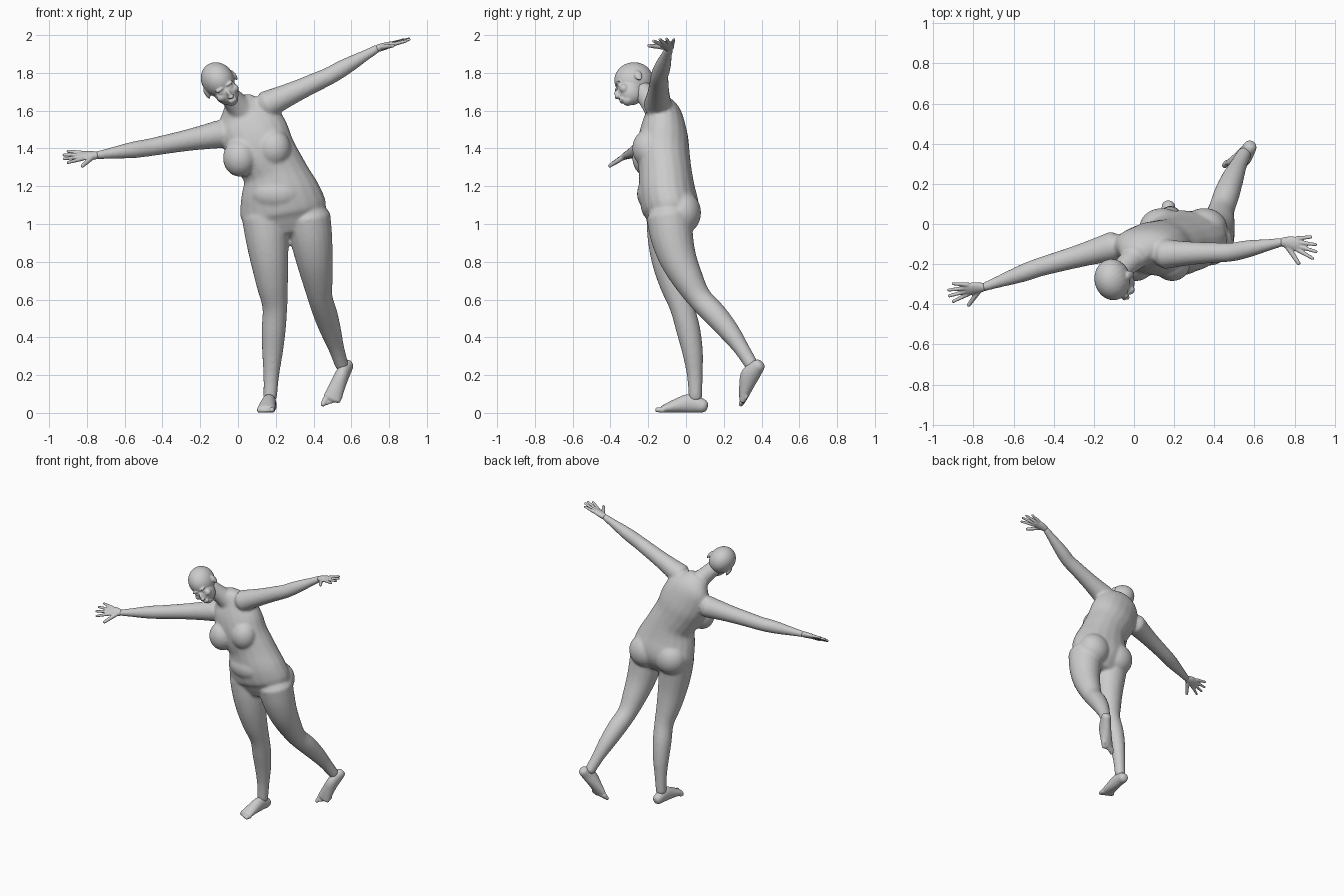
import bpy, bmesh, math
from mathutils import Vector, Matrix

if "Cube" in bpy.data.objects:
    bpy.data.objects.remove(bpy.data.objects["Cube"])

skin = bpy.data.materials.new("plain_grey")
skin.use_nodes = True
grey = (.6, .6, .6, 1)
skin.diffuse_color = grey
skin.node_tree.nodes["Principled BSDF"].inputs["Base Color"].default_value = grey
X, Y, Z = Matrix.Identity(3)


def spline(rows, steps=4):
    """Catmull-Rom interpolation of section rows (x, y, z, half width, half depth)."""
    out = []
    last = len(rows) - 1
    for i in range(last):
        neighbours = (rows[min(max(i + k, 0), last)] for k in (-1, 0, 1, 2))
        columns = list(zip(*neighbours))
        for s in range(steps):
            t = s / steps
            out.append([b + t / 2 * (c - a + t * (2 * a - 5 * b + 4 * c - d + t * (3 * (b - c) + d - a)))
                        for a, b, c, d in columns])
    return out + [list(rows[-1])]


def tube(bm, rows, side, sides=20):
    """Loft elliptical sections along a path, with rounded ends."""
    rows = spline(rows)
    points = [Vector(row[:3]) for row in rows]
    last = len(rows) - 1
    rings = []
    for i, (point, row) in enumerate(zip(points, rows)):
        tangent = (points[min(i + 1, last)] - points[max(i - 1, 0)]).normalized()
        across = (side - tangent * side.dot(tangent)).normalized()
        through = tangent.cross(across)
        wide, deep = row[3:]
        bulge = .6 * min(wide, deep)
        sections = [(0, 1)]
        if i == 0:
            sections = [(-bulge, .35), (-bulge * .7, .75)] + sections
        elif i == last:
            sections = sections + [(bulge * .7, .75), (bulge, .35)]
        for offset, scale in sections:
            ring = []
            for j in range(sides):
                angle = math.tau * j / sides
                rim = across * wide * math.cos(angle) + through * deep * math.sin(angle)
                ring.append(bm.verts.new(point + tangent * offset + rim * scale))
            rings.append(ring)
    for lower, upper in zip(rings, rings[1:]):
        for j in range(sides):
            k = (j + 1) % sides
            bm.faces.new((lower[j], lower[k], upper[k], upper[j]))
    bm.faces.new(rings[0][::-1])
    bm.faces.new(rings[-1])


def limb(bm, joints, radii, side, bows):
    """Round limb with evenly spaced radii; each segment bows along y."""
    joints = [Vector(joint) for joint in joints]
    per_segment = (len(radii) - 1) // (len(joints) - 1)
    rows = []
    for i, radius in enumerate(radii):
        segment = min(i // per_segment, len(joints) - 2)
        t = i / per_segment - segment
        point = joints[segment].lerp(joints[segment + 1], t) + Y * bows[segment] * math.sin(math.pi * t)
        rows.append((*point, radius, radius))
    tube(bm, rows, side)


def blob(bm, centre, radii, frame=Matrix()):
    matrix = frame @ Matrix.Translation(centre) @ Matrix.Diagonal((*radii, 1))
    bmesh.ops.create_uvsphere(bm, u_segments=24, v_segments=16, radius=1, matrix=matrix)


def finish(bm, name, voxel, smoothing):
    """Fuse the overlapping volumes into one soft surface."""
    bmesh.ops.recalc_face_normals(bm, faces=bm.faces)
    mesh = bpy.data.meshes.new(name)
    bm.to_mesh(mesh)
    bm.free()
    mesh.materials.append(skin)
    part = bpy.data.objects.new(name, mesh)
    bpy.context.collection.objects.link(part)
    fuse = part.modifiers.new("fuse", 'REMESH')
    fuse.mode = 'VOXEL'
    fuse.voxel_size = voxel
    fuse.use_smooth_shade = True
    soften = part.modifiers.new("soften", 'SMOOTH')
    soften.factor = .5
    soften.iterations = smoothing


# Torso from hips to neck base, then the neck
bm = bmesh.new()
tube(bm, [(.25, -.08, 1, .19, .12), (.24, -.08, 1.07, .23, .15), (.22, -.1, 1.17, .21, .15),
          (.19, -.11, 1.28, .17, .14), (.14, -.12, 1.37, .17, .14), (.09, -.12, 1.47, .18, .13),
          (.04, -.12, 1.57, .16, .1), (.01, -.14, 1.63, .1, .07)], X)
limb(bm, [(.04, -.13, 1.58), (-.07, -.235, 1.71)], [.08, .06, .053], X, [0])

# Breasts, belly and buttocks
for x, z in (.01, 1.35), (.19, 1.4):
    blob(bm, (x, -.2, z), (.09, .085, .1))
blob(bm, (.21, -.16, 1.16), (.15, .1, .1))
for x in .14, .35:
    blob(bm, (x, -.02, 1.06), (.115, .1, .115))

# Standing right leg and trailing left leg share one set of radii
leg_radii = [.12, .113, .1, .084, .066, .064, .055, .042, .036]
limb(bm, [(.14, -.09, 1.04), (.195, -.02, .56), (.17, .05, .08)], leg_radii, X, [-.025, .02])
limb(bm, [(.37, -.09, 1.04), (.435, .07, .61), (.55, .35, .25)], leg_radii, X, [-.035, .02])

# Outstretched arms
arm_radii = [.075, .064, .056, .051, .047, .045, .038, .029, .022]
right_wrist, left_wrist = Vector((-.75, -.315, 1.363)), Vector((.74, -.09, 1.93))
limb(bm, [(-.1, -.11, 1.475), (-.47, -.215, 1.405), right_wrist], arm_radii, Y, [0, 0])
limb(bm, [(.15, -.15, 1.63), (.485, -.14, 1.785), left_wrist], arm_radii, Y, [0, 0])
finish(bm, "body", .009, 8)

# Head, modelled in its own tilted frame: x to its left, -y forward
left = Vector((.82, .1, .55)).normalized()
back = Vector((-.25, .9, .2))
back = (back - left * back.dot(left)).normalized()
frame = Matrix((left, back, left.cross(back))).transposed().to_4x4()
frame.translation = (-.095, -.28, 1.745)
bm = bmesh.new()
skull, jaw, chin = (0, .01, .02), (0, -.03, -.045), (0, -.06, -.1)
nose, nostrils, lips = (0, -.1, -.045), (0, -.11, -.06), (0, -.094, -.083)
blob(bm, skull, (.086, .104, .096), frame)
blob(bm, jaw, (.064, .07, .078), frame)
blob(bm, chin, (.032, .03, .024), frame)
blob(bm, nose, (.012, .02, .026), frame)
blob(bm, nostrils, (.017, .015, .01), frame)
for drop in 0, .011:
    blob(bm, Vector(lips) - Z * drop, (.023, .012, .006), frame)
for s in (-1, 1):
    brow, eyelid, cheek = (s * .03, -.086, 0), (s * .03, -.08, -.02), (s * .04, -.07, -.045)
    blob(bm, brow, (.026, .014, .008), frame)
    blob(bm, eyelid, (.016, .014, .009), frame)
    blob(bm, cheek, (.026, .024, .024), frame)
    ear = (s * .088, .015, -.012)
    blob(bm, ear, (.01, .021, .032), frame)
finish(bm, "head", .005, 4)


def hand(name, wrist, forward, across):
    """Palm, fanned fingers and a thumb; across points to the thumb side."""
    bm = bmesh.new()
    forward, across = Vector(forward).normalized(), Vector(across).normalized()

    def spot(reach, shift):
        return wrist + forward * reach + across * shift

    def digit(base, tip, thick):
        rows = [(*base.lerp(tip, t), thick * (1 - t / 3), thick * (1 - t / 3)) for t in (0, .5, 1)]
        tube(bm, rows, across, 12)

    tube(bm, [(*wrist, .023, .02), (*spot(.04, 0), .033, .019), (*spot(.085, .005), .036, .014)], across)
    for i, reach in enumerate((.15, .175, .177, .16)):
        digit(spot(.075, .018 * i - .025), spot(reach, .036 * i - .04), .012)
    digit(spot(.02, .012), spot(.085, .1), .015)
    finish(bm, name, .0045, 2)


hand("right_hand", right_wrist, (-1, -.1, 0), (.1, -.8, -.55))
hand("left_hand", left_wrist, (1, -.1, .3), (0, -1, -.1))


def foot(name, heel, ball, up, inner):
    """Sole loft and five toes; inner is the x direction of the big toe."""
    bm = bmesh.new()
    heel, ball, up = Vector(heel), Vector(ball), Vector(up).normalized()
    forward = (ball - heel).normalized()
    rows = []
    for i, height in enumerate((.035, .05, .038, .02)):
        point = heel.lerp(ball, i / 3) + up * height
        rows.append((*point, .033 + .005 * i, height))
    tube(bm, rows, X)
    for i in range(5):
        radius = .012 if i else .016
        base = ball + up * radius + X * inner * (.034 - .018 * i) - forward * .006 * i
        tip = base + forward * (.036 - .003 * i)
        tube(bm, [(*base, radius, radius), (*tip, radius * .85, radius * .8)], X, 12)
    finish(bm, name, .0055, 3)


foot("right_foot", (.173, .095, 0), (.148, -.12, 0), Z, 1)
foot("left_foot", (.58, .42, .24), (.497, .32, .065), (0, -.9, .4), -1)
